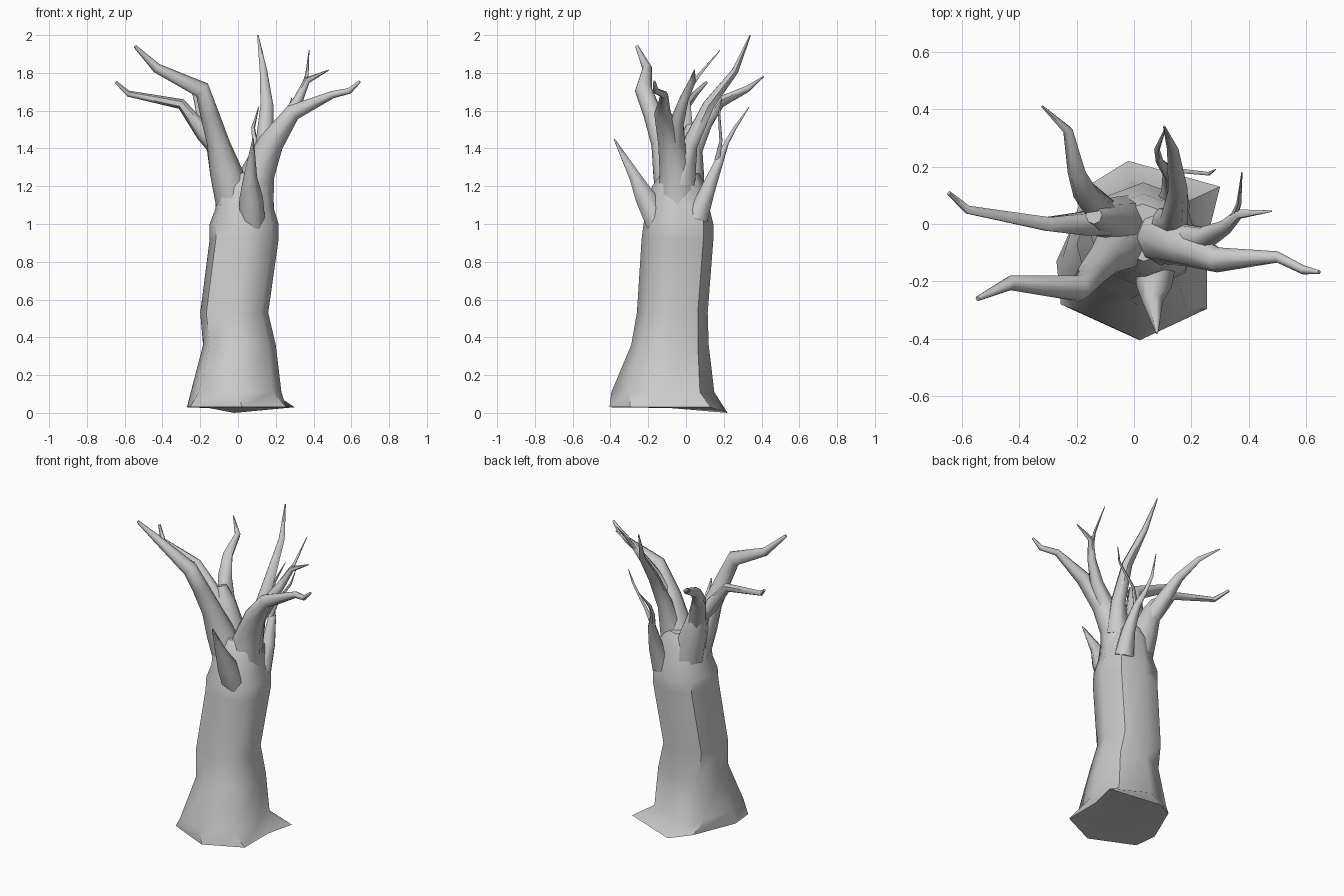
import bpy, bmesh, math
from mathutils import Vector


def finish(name, bm, angle=50):
    bmesh.ops.recalc_face_normals(bm, faces=bm.faces)
    mesh = bpy.data.meshes.new(name)
    bm.to_mesh(mesh)
    bm.free()
    ob = bpy.data.objects.new(name, mesh)
    bpy.context.collection.objects.link(ob)
    bpy.ops.object.select_all(action='DESELECT')
    ob.select_set(True)
    bpy.context.view_layer.objects.active = ob
    bpy.ops.object.shade_smooth_by_angle(angle=math.radians(angle))
    return ob


def loft(name, rings, angle=50):
    """Skin a list of equally sized point rings and close both ends."""
    bm = bmesh.new()
    loops = [[bm.verts.new(p) for p in ring] for ring in rings]
    n = len(loops[0])
    for a, b in zip(loops, loops[1:]):
        for i in range(n):
            j = (i + 1) % n
            bm.faces.new((a[i], a[j], b[j], b[i]))
    for loop in (loops[0], loops[-1]):
        centre = sum((v.co for v in loop), Vector()) / n
        c = bm.verts.new(centre)
        for i in range(n):
            bm.faces.new((loop[i], loop[(i + 1) % n], c))
    return finish(name, bm, angle)


def branch(name, path, sides=6):
    """Tapered tube through (x, y, z, radius) points."""
    pts = [Vector(p[:3]) for p in path]
    rings, u = [], None
    for k, p in enumerate(pts):
        t = (pts[min(k + 1, len(pts) - 1)] - pts[max(k - 1, 0)]).normalized()
        u = Vector((1, 0, 0)) if u is None else u
        u = (u - t * u.dot(t)).normalized()
        v = t.cross(u)
        r = path[k][3]
        rings.append([p + r * (math.cos(a) * u + math.sin(a) * v)
                      for a in (2 * math.pi * i / sides for i in range(sides))])
    return loft(name, rings, 60)


# Trunk: irregular root flare, then an eight-sided section scaled to each level
base = [(.02, -.405, .03), (.255, -.295, .03), (.255, -.05, .03), (.30, .13, .03),
        (-.02, .22, 0), (-.15, .14, .025), (-.27, -.13, .03), (-.255, -.28, .03)]
section = [(.05, -1), (.8, -.65), (1, 0), (.78, .72),
           (0, 1), (-.75, .72), (-1, 0), (-.82, -.65)]
levels = [  # z, x min, x max, y min, y max
    (.11, -.25, .23, -.395, .15), (.36, -.185, .20, -.29, .12),
    (.53, -.20, .16, -.26, .115), (.92, -.15, .215, -.235, .145),
    (1.0, -.15, .215, -.225, .145), (1.08, -.12, .19, -.20, .125),
    (1.2, -.115, .18, -.18, .105), (1.27, -.07, .13, -.13, .07)]
rings = [base]
for z, x0, x1, y0, y1 in levels:
    rings.append([((x0 + x1) / 2 + sx * (x1 - x0) / 2,
                   (y0 + y1) / 2 + sy * (y1 - y0) / 2, z) for sx, sy in section])
loft("trunk", rings)

# Left fork and its three limbs
branch("left_front_limb", [(-.02, -.06, 1.12, .10), (-.065, -.09, 1.28, .085),
       (-.105, -.125, 1.43, .06), (-.15, -.175, 1.58, .05), (-.19, -.225, 1.71, .046),
       (-.43, -.205, 1.825, .026), (-.545, -.26, 1.94, .009)], 8)
branch("left_fork", [(-.02, 0, 1.12, .10), (-.065, .01, 1.28, .085),
       (-.11, .025, 1.43, .06), (-.14, .03, 1.52, .03)], 8)
branch("left_limb", [(-.10, .01, 1.40, .055), (-.18, .0, 1.48, .045),
       (-.30, .0, 1.635, .028), (-.58, .05, 1.69, .016), (-.645, .108, 1.75, .008)])
branch("left_back_limb", [(-.10, .03, 1.38, .06), (-.165, .10, 1.54, .048),
       (-.20, .18, 1.645, .032), (-.23, .325, 1.715, .018), (-.32, .41, 1.78, .004)])

# Right fork and its limbs
branch("right_limb", [(.07, -.04, 1.10, .12), (.105, -.05, 1.27, .09),
       (.175, -.08, 1.43, .068), (.29, -.125, 1.59, .044), (.50, -.115, 1.685, .02),
       (.59, -.16, 1.705, .016), (.645, -.168, 1.755, .007)], 8)
branch("right_upper_limb", [(.14, -.05, 1.36, .06), (.245, -.05, 1.53, .042),
       (.32, -.01, 1.66, .026), (.365, .035, 1.76, .018), (.48, .045, 1.815, .003)])
branch("right_upper_twig", [(.345, .02, 1.72, .014), (.365, .07, 1.79, .009),
       (.376, .18, 1.92, .002)])
branch("tall_back_limb", [(.11, -.02, 1.22, .08), (.14, .02, 1.42, .048),
       (.153, .12, 1.63, .034), (.135, .26, 1.81, .02), (.105, .34, 2.0, .004)])

# Small shoots sprouting from the trunk
branch("front_shoot", [(.075, -.15, 1.0, .07), (.07, -.215, 1.14, .062),
       (.065, -.27, 1.25, .036), (.08, -.38, 1.45, .004)])
branch("back_shoot", [(.13, .06, 1.03, .065), (.14, .115, 1.18, .045),
       (.125, .175, 1.33, .026), (.09, .215, 1.43, .014), (.08, .26, 1.51, .01),
       (.11, .335, 1.62, .002)])
branch("back_twig", [(.125, .165, 1.34, .016), (.16, .185, 1.44, .009),
       (.26, .175, 1.58, .007), (.285, .19, 1.67, .002)])
